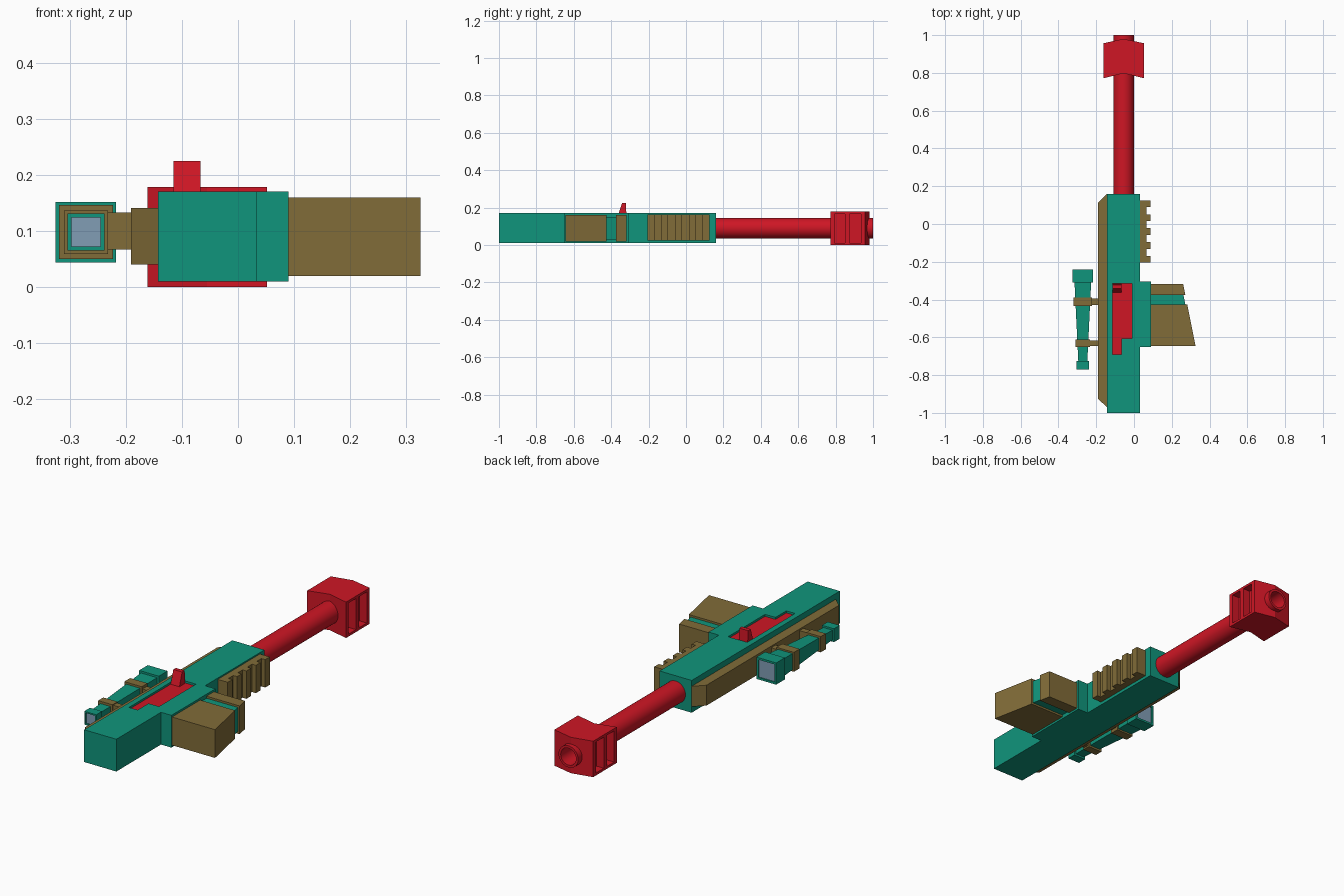
import bpy, bmesh, math

if "Cube" in bpy.data.objects:
    bpy.data.objects.remove(bpy.data.objects["Cube"])


def material(name, rgb):
    m = bpy.data.materials.new(name)
    m.diffuse_color = (*rgb, 1)
    m.use_nodes = True
    m.node_tree.nodes["Principled BSDF"].inputs["Base Color"].default_value = m.diffuse_color
    return m


TEAL = material("teal", (0.005, 0.30, 0.20))
BROWN = material("brown", (0.22, 0.15, 0.04))
RED = material("red", (0.62, 0.008, 0.018))
GLASS = material("glass", (0.22, 0.34, 0.46))


def finish(name, bm, mat):
    bmesh.ops.recalc_face_normals(bm, faces=bm.faces[:])
    me = bpy.data.meshes.new(name)
    bm.to_mesh(me)
    bm.free()
    me.materials.append(mat)
    ob = bpy.data.objects.new(name, me)
    bpy.context.collection.objects.link(ob)
    return ob


def prism(name, pts, z0, z1, mat):
    """Top-view outline extruded upward."""
    bm = bmesh.new()
    f = bm.faces.new([bm.verts.new((x, y, z0)) for x, y in pts])
    up = bmesh.ops.extrude_face_region(bm, geom=[f])["geom"]
    vs = [v for v in up if isinstance(v, bmesh.types.BMVert)]
    bmesh.ops.translate(bm, verts=vs, vec=(0, 0, z1 - z0))
    return finish(name, bm, mat)


def box(name, x0, x1, y0, y1, z0, z1, mat):
    return prism(name, [(x0, y0), (x1, y0), (x1, y1), (x0, y1)], z0, z1, mat)


def lathe(name, profile, cx, cz, sides, mat):
    """(y, radius) sections joined along y; four sides use half-widths."""
    bm = bmesh.new()
    k, a0 = (math.sqrt(2), math.pi / 4) if sides == 4 else (1, 0)
    rings = []
    for y, r in profile:
        angles = [a0 + 2 * math.pi * i / sides for i in range(sides)]
        rings.append([bm.verts.new((cx + k * r * math.cos(a), y, cz + k * r * math.sin(a)))
                      for a in angles])
    for a, b in zip(rings, rings[1:]):
        for i in range(sides):
            j = (i + 1) % sides
            bm.faces.new((a[i], a[j], b[j], b[i]))
    bm.faces.new(rings[0])
    bm.faces.new(rings[-1])
    return finish(name, bm, mat)


def cut(ob, cutter):
    mod = ob.modifiers.new("cut", "BOOLEAN")
    mod.operation, mod.solver, mod.object = "DIFFERENCE", "EXACT", cutter
    bpy.context.view_layer.objects.active = ob
    bpy.ops.object.modifier_apply(modifier=mod.name)
    bpy.data.objects.remove(cutter)


def smooth(ob):
    bpy.ops.object.select_all(action="DESELECT")
    ob.select_set(True)
    bpy.context.view_layer.objects.active = ob
    bpy.ops.object.shade_smooth_by_angle(angle=math.radians(30))


# Receiver and stock with magazine well
body = prism("body", [(-0.143, -1), (0.033, -1), (0.033, -0.65), (0.09, -0.65),
                      (0.09, -0.305), (0.033, -0.305), (0.033, 0.16), (-0.143, 0.16)],
             0.01, 0.17, TEAL)

# Bolt in a shallow pocket, with its handle
bolt_outline = [(-0.115, -0.69), (-0.067, -0.69), (-0.067, -0.605), (-0.01, -0.605),
                (-0.01, -0.315), (-0.115, -0.315)]
cut(body, prism("pocket_cutter", bolt_outline, 0.15, 0.2, TEAL))
prism("bolt", bolt_outline, 0.145, 0.16, RED)
handle = box("bolt_handle", -0.115, -0.067, -0.365, -0.318, 0.155, 0.225, RED)
for v in handle.data.vertices:
    if v.co.z > 0.2:
        v.co.y = -0.342 if v.co.y < -0.34 else -0.322

# Top rail with chamfered ends
prism("rail", [(-0.143, -0.97), (-0.143, 0.16), (-0.191, 0.112), (-0.191, -0.925)],
      0.04, 0.141, BROWN)

# Magazine: two shells around a recessed band, with a slanted base
def base_x(y):
    return 0.26 + (-0.317 - y) * 0.2


for name, y0, y1, inset, mat in (("magazine_rear", -0.645, -0.425, 0, BROWN),
                                 ("magazine_band", -0.425, -0.375, 0.01, TEAL),
                                 ("magazine_front", -0.375, -0.317, 0, BROWN)):
    prism(name, [(0.088, y0), (base_x(y0) - inset, y0), (base_x(y1) - inset, y1), (0.088, y1)],
          0.02 + inset, 0.16 - inset, mat)

# Ribbed handguard
outline = [(0.033, -0.205)]
for i in range(5):
    y = -0.205 + i * 0.0735
    outline += [(0.087, y), (0.087, y + 0.036)]
    if i < 4:
        outline += [(0.066, y + 0.036), (0.066, y + 0.0735)]
outline.append((0.033, -0.205 + 4 * 0.0735 + 0.036))
prism("handguard", outline, 0.025, 0.163, BROWN)

# Barrel with open bore
CX, CZ = -0.055, 0.09
smooth(lathe("barrel", [(0.15, 0.054), (1.0, 0.054), (1.0, 0.042), (0.85, 0.042)],
             CX, CZ, 32, RED))

# Muzzle brake: chevron block, bored, with two slots on each side
brake = prism("muzzle_brake", [(-0.161, 0.772), (CX, 0.798), (0.052, 0.772), (0.052, 0.957),
                               (CX, 0.98), (-0.161, 0.957)], 0.0, 0.178, RED)
cut(brake, lathe("bore_cutter", [(0.7, 0.05), (1.1, 0.05)], CX, CZ, 32, RED))
for x0, x1 in ((-0.2, -0.121), (0.012, 0.1)):
    for y0, y1 in ((0.793, 0.85), (0.873, 0.935)):
        cut(brake, box("slot_cutter", x0, x1, y0, y1, 0.012, 0.166, RED))

# Square scope with recessed lenses
SX, SZ = -0.271, 0.098
lathe("scope", [(-0.76, 0.026), (-0.77, 0.026), (-0.77, 0.033), (-0.725, 0.033),
                (-0.725, 0.024), (-0.31, 0.044), (-0.31, 0.054), (-0.242, 0.054),
                (-0.242, 0.044), (-0.255, 0.044)], SX, SZ, 4, TEAL)
lathe("eyepiece_lens", [(-0.764, 0.026), (-0.759, 0.026)], SX, SZ, 4, GLASS)
lathe("objective_lens", [(-0.256, 0.044), (-0.248, 0.044)], SX, SZ, 4, GLASS)

# Scope clamps and arms to the rail
for side, y0, y1, half in (("front", -0.435, -0.39, 0.048), ("rear", -0.652, -0.612, 0.039)):
    lathe(f"scope_clamp_{side}", [(y0, half), (y1, half)], SX, SZ, 4, BROWN)
    box(f"scope_arm_{side}", SX + 0.03, -0.185, y0 + 0.005, y1 - 0.005, 0.067, 0.133, BROWN)
